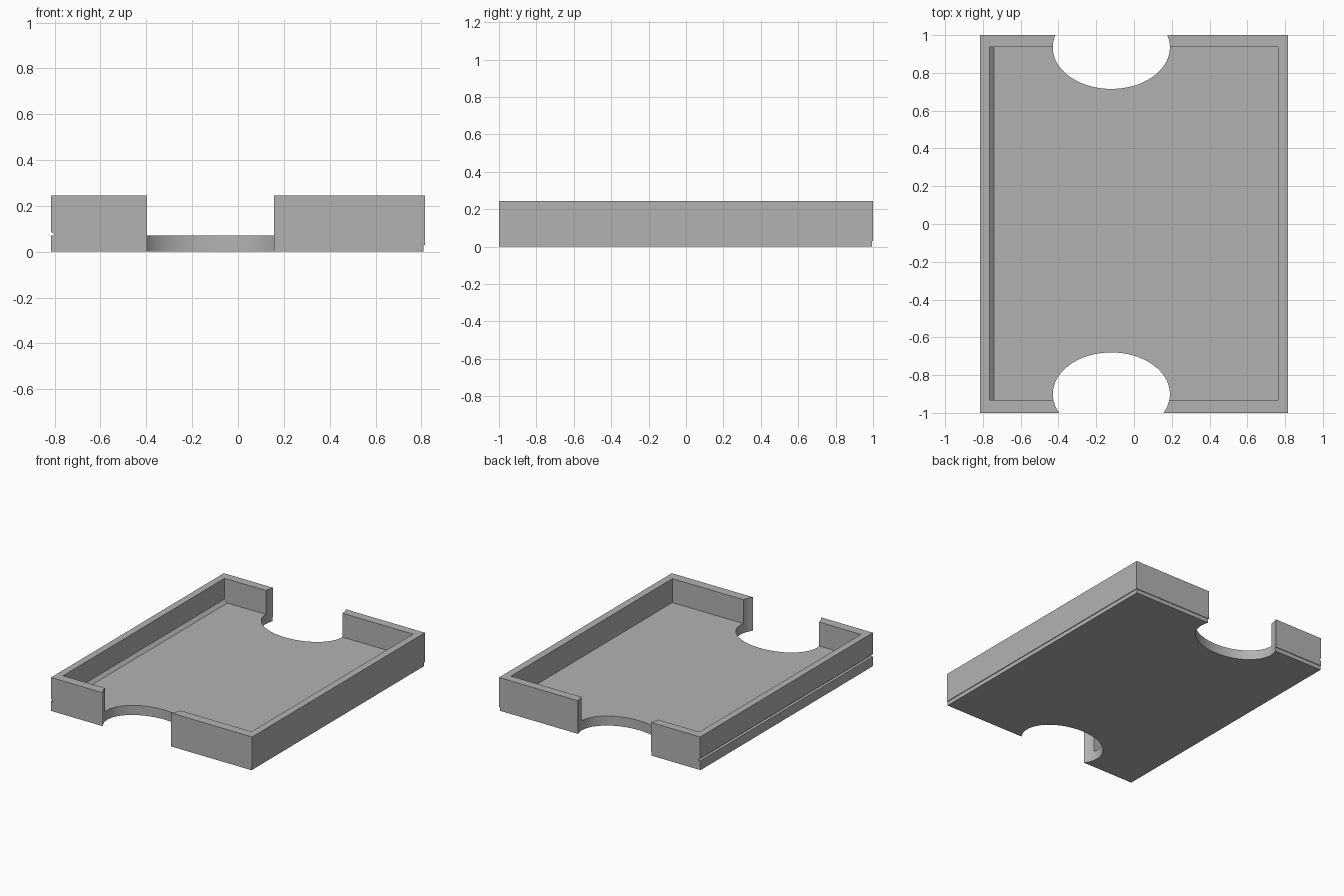
import bpy
import bmesh
import math

cube = bpy.data.objects.get("Cube")
if cube:
    bpy.data.objects.remove(cube, do_unlink=True)

# One flat colour
grey = bpy.data.materials.new("light grey")
grey.use_nodes = True
colour = (0.45, 0.45, 0.45, 1)
grey.diffuse_color = colour
grey.node_tree.nodes["Principled BSDF"].inputs["Base Color"].default_value = colour

HEIGHT, FLOOR, HALF_X = 0.245, 0.07, 0.815


def prism(name, points, shift):
    """Solid made by moving a flat outline along a vector."""
    bm = bmesh.new()
    face = bm.faces.new([bm.verts.new(p) for p in points])
    moved = bmesh.ops.extrude_face_region(bm, geom=[face])["geom"]
    verts = [v for v in moved if isinstance(v, bmesh.types.BMVert)]
    bmesh.ops.translate(bm, verts=verts, vec=shift)
    bmesh.ops.recalc_face_normals(bm, faces=bm.faces)
    mesh = bpy.data.meshes.new(name)
    bm.to_mesh(mesh)
    bm.free()
    mesh.materials.append(grey)
    obj = bpy.data.objects.new(name, mesh)
    bpy.context.collection.objects.link(obj)
    return obj


def along_y(name, outline, y0, y1):
    return prism(name, [(x, y0, z) for x, z in outline], (0, y1 - y0, 0))


# Tray body: notched on one long side, small step under the other
tray = along_y("tray", [
    (-HALF_X, 0), (0.81, 0), (0.81, 0.03), (HALF_X, 0.03),
    (HALF_X, HEIGHT), (-HALF_X, HEIGHT), (-HALF_X, 0.087),
    (-0.797, FLOOR + 0.002), (-HALF_X, FLOOR)], -1, 1)

# Pocket with a slanted foot along the notched side
pocket = along_y("pocket_cutter", [
    (-0.742, FLOOR), (0.763, FLOOR), (0.763, 0.3),
    (-0.765, 0.3), (-0.765, 0.093)], -0.932, 0.937)

# Step under the back edge
step = along_y("step_cutter", [(-1, -0.1), (1, -0.1), (1, 0.03), (-1, 0.03)], 0.995, 1.1)

# Oval finger openings through both ends
cutters = [pocket, step]
for end, y in (("front", -0.9), ("back", 0.935)):
    turns = [math.tau * i / 96 for i in range(96)]
    oval = [(-0.12 + 0.31 * math.cos(a), y + 0.22 * math.sin(a), -0.1) for a in turns]
    cutters.append(prism(end + "_opening_cutter", oval, (0, 0, 0.5)))

bpy.context.view_layer.objects.active = tray
tray.select_set(True)
for cutter in cutters:
    mod = tray.modifiers.new(cutter.name, "BOOLEAN")
    mod.operation = "DIFFERENCE"
    mod.solver = "EXACT"
    mod.object = cutter
    bpy.ops.object.modifier_apply(modifier=mod.name)
for cutter in cutters:
    bpy.data.objects.remove(cutter, do_unlink=True)

bpy.ops.object.shade_smooth_by_angle(angle=math.radians(20))
